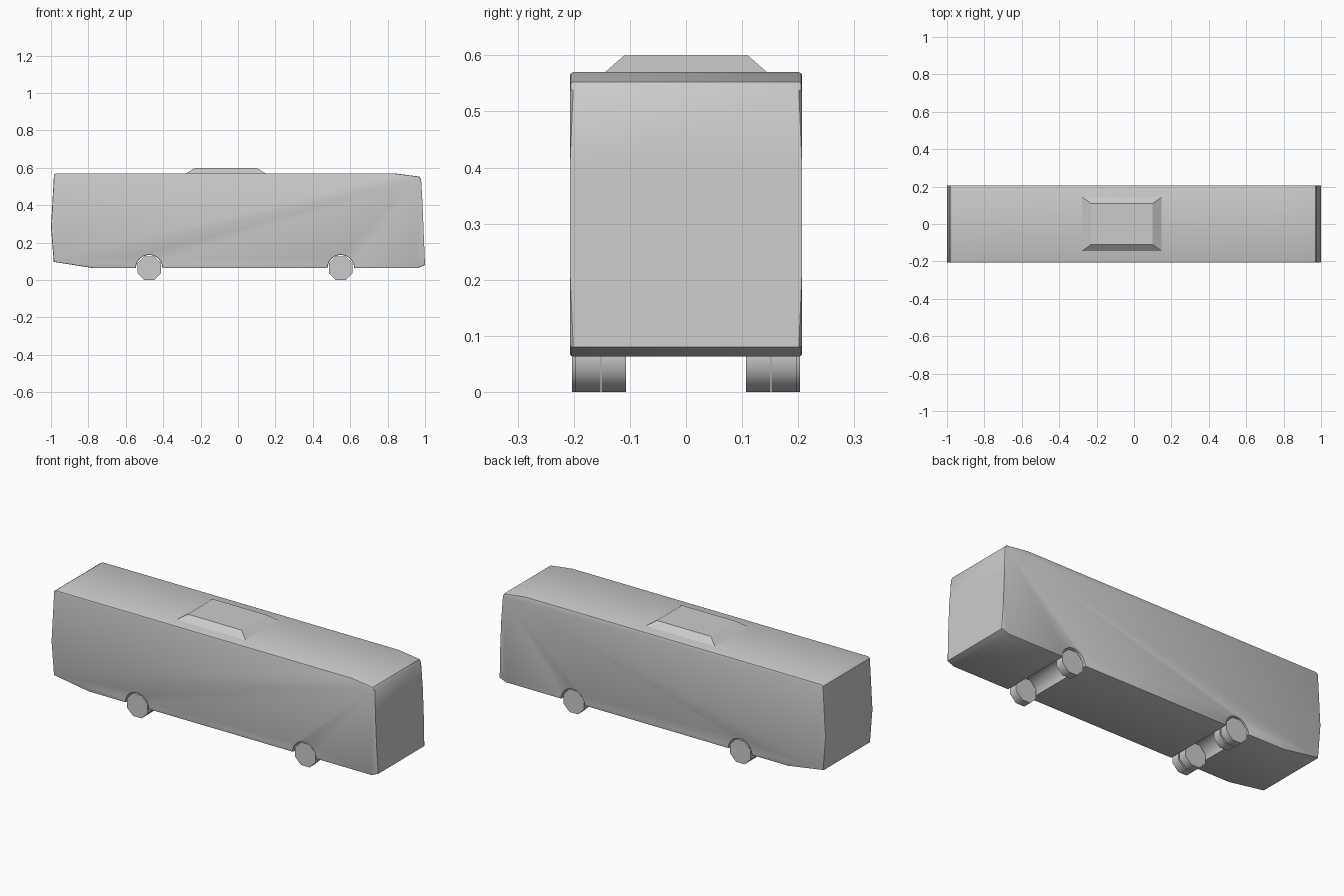
import bpy, bmesh, math

if "Cube" in bpy.data.objects:
    bpy.data.objects.remove(bpy.data.objects["Cube"])

REAR_X, FRONT_X = -0.475, 0.55
FLOOR_Z, ARCH_R = 0.063, 0.071
HALF_W = 0.207


def finish(bm, name, angle):
    bmesh.ops.recalc_face_normals(bm, faces=bm.faces)
    me = bpy.data.meshes.new(name)
    bm.to_mesh(me)
    bm.free()
    ob = bpy.data.objects.new(name, me)
    bpy.context.collection.objects.link(ob)
    bpy.ops.object.select_all(action='DESELECT')
    ob.select_set(True)
    bpy.context.view_layer.objects.active = ob
    bpy.ops.object.shade_smooth_by_angle(angle=math.radians(angle))
    return ob


def extrude_y(profile, y0, y1):
    bm = bmesh.new()
    face = bm.faces.new([bm.verts.new((x, y0, z)) for x, z in profile])
    ext = bmesh.ops.extrude_face_region(bm, geom=[face], use_keep_orig=True)
    for v in ext['geom']:
        if isinstance(v, bmesh.types.BMVert):
            v.co.y = y1
    return bm


def arch(cx, n=12):
    return [(cx - ARCH_R * math.cos(math.pi * i / n),
             FLOOR_Z + ARCH_R * math.sin(math.pi * i / n)) for i in range(n + 1)]


# Body shell: side profile with wheel arches, softened side edges
profile = [(-0.972, 0.57), (-0.984, 0.562), (-1.0, 0.28), (-0.985, 0.097), (-0.77, FLOOR_Z)]
profile += arch(REAR_X) + arch(FRONT_X)
profile += [(0.96, FLOOR_Z), (1.0, 0.08), (0.994, 0.22), (0.987, 0.4),
            (0.979, 0.538), (0.97, 0.553), (0.84, 0.57)]
bm = extrude_y(profile, -HALF_W, HALF_W)
rim = [e for e in bm.edges if abs(e.verts[0].co.y - e.verts[1].co.y) < 1e-5]
bmesh.ops.bevel(bm, geom=rim, offset=0.006, segments=2, profile=0.5, affect='EDGES')
finish(bm, "bus_body", 30)

# Roof unit: box with sloped sides
bm = bmesh.new()
bmesh.ops.create_cube(bm, size=1)
for v in bm.verts:
    top = v.co.z > 0
    x0, x1, y = (-0.23, 0.1, 0.11) if top else (-0.285, 0.155, 0.15)
    v.co = (x1 if v.co.x > 0 else x0, math.copysign(y, v.co.y), 0.6 if top else 0.565)
finish(bm, "roof_unit", 10)


# Wheels: eight-sided, single at the front and twin at the rear
def wheel(name, cx, y0, y1):
    r = FLOOR_Z / math.cos(math.pi / 8)
    octagon = [(cx + r * math.cos(math.pi * (i + 0.5) / 4),
                FLOOR_Z + r * math.sin(math.pi * (i + 0.5) / 4)) for i in range(8)]
    finish(extrude_y(octagon, y0, y1), name, 50)


for side, s in (("right", 1), ("left", -1)):
    wheel("front_wheel_" + side, FRONT_X, s * 0.152, s * 0.197)
    wheel("rear_outer_wheel_" + side, REAR_X, s * 0.159, s * 0.203)
    wheel("rear_inner_wheel_" + side, REAR_X, s * 0.107, s * 0.151)
